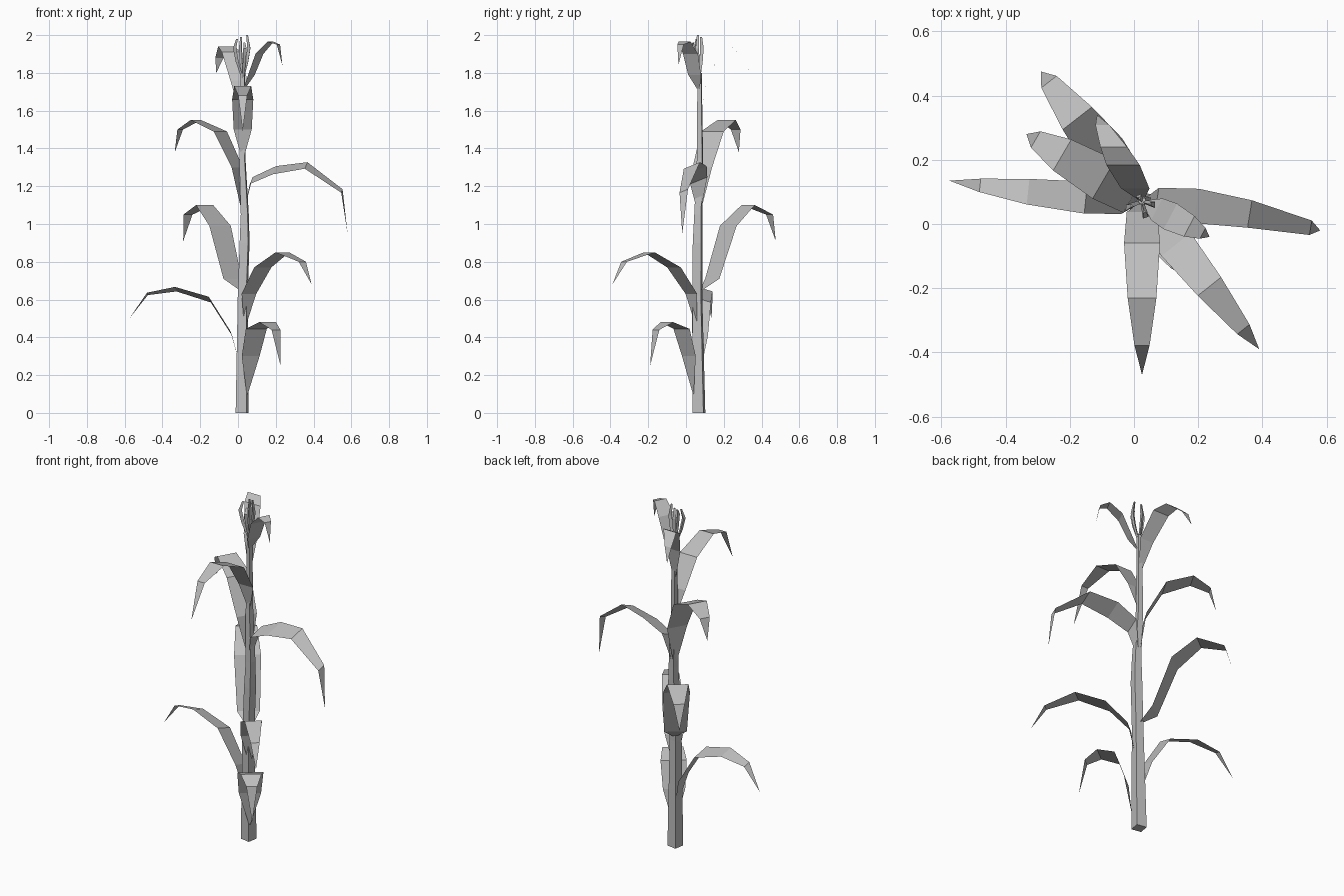
import bpy
import math
from mathutils import Matrix, Vector

default_cube = bpy.data.objects.get("Cube")
if default_cube:
    bpy.data.objects.remove(default_cube)

material = bpy.data.materials.new("plain_grey")
material.use_nodes = True
grey = (0.52, 0.52, 0.52, 1)
material.diffuse_color = grey
material.node_tree.nodes["Principled BSDF"].inputs["Base Color"].default_value = grey

# Leaf width along its length, as a share of the widest point
LEAF_PROFILE = (0.05, 0.85, 1, 0.8, 0.42, 0)
ROOT = Vector((0.025, 0.07, 0))
UP = Vector((0, 0, 1))


def add_mesh(name, vertices, faces):
    mesh = bpy.data.meshes.new(name)
    mesh.from_pydata(vertices, [], faces)
    mesh.materials.append(material)
    mesh.validate()
    obj = bpy.data.objects.new(name, mesh)
    bpy.context.collection.objects.link(obj)
    return obj


def add_tube(name, stations, sides, turn):
    """Loft regular rings through (x, y, z, radius) stations."""
    vertices = []
    for x, y, z, radius in stations:
        for side in range(sides):
            angle = turn + math.tau * side / sides
            vertices.append((x + radius * math.cos(angle),
                             y + radius * math.sin(angle), z))
    faces = [tuple(reversed(range(sides)))]
    for ring in range(len(stations) - 1):
        low, high = ring * sides, (ring + 1) * sides
        for side in range(sides):
            following = (side + 1) % sides
            faces.append((low + side, low + following,
                          high + following, high + side))
    last = (len(stations) - 1) * sides
    faces.append(tuple(range(last, last + sides)))
    return add_mesh(name, vertices, faces)


def add_leaf(name, tip, half_width, path, tilt=0, bow=0, turn=0):
    """Flat folded blade; path holds (share of reach, height) pairs."""
    reach = Vector((*tip, 0)) - ROOT
    across = UP.cross(reach).normalized()
    across.rotate(Matrix.Rotation(turn, 3, 'Z'))
    vertices, faces = [], []
    for (share, height), width in zip(path[:-1], LEAF_PROFILE):
        centre = ROOT + reach * share + UP * height
        centre += across * bow * 4 * share * (1 - share)
        edge = (across + UP * tilt) * half_width * width
        vertices += [centre - edge, centre + edge]
    for row in range(0, len(vertices) - 2, 2):
        faces.append((row, row + 2, row + 3, row + 1))
    # The blade closes in a single point
    vertices.append(ROOT + reach + UP * path[-1][1])
    end = len(vertices) - 1
    faces.append((end - 2, end, end - 1))
    return add_mesh(name, vertices, faces)


# Square, slightly crooked stalk
add_tube("stalk", [
    (0.022, 0.068, 0, 0.042),
    (0.025, 0.06, 0.62, 0.032),
    (0.035, 0.062, 0.9, 0.032),
    (0.036, 0.065, 1.05, 0.026),
    (0.023, 0.074, 1.35, 0.02),
    (0.025, 0.072, 1.8, 0.014),
], sides=4, turn=math.radians(35))

# Leaves from the ground up
add_leaf("lowest_front_leaf", (0.225, -0.19), 0.07,
         [(0.12, 0.1), (0.21, 0.3), (0.36, 0.445), (0.66, 0.48), (0.88, 0.44), (1, 0.25)])
add_leaf("low_right_leaf", (-0.575, 0.135), 0.05,
         [(0, 0.2), (0.1, 0.42), (0.29, 0.6), (0.59, 0.655), (0.84, 0.63), (1, 0.5)],
         tilt=0.3, bow=0.008)
add_leaf("low_front_leaf", (0.39, -0.39), 0.058,
         [(0.03, 0.45), (0.09, 0.63), (0.29, 0.77), (0.575, 0.85), (0.865, 0.8), (1, 0.68)])
add_leaf("middle_back_leaf", (-0.29, 0.475), 0.072,
         [(0, 0.64), (0.17, 0.71), (0.38, 0.99), (0.64, 1.1), (0.92, 1.05), (1, 0.91)])
add_leaf("middle_left_leaf", (0.58, -0.02), 0.054,
         [(0, 1.04), (0.08, 1.23), (0.3, 1.285), (0.6, 1.31), (0.945, 1.175), (1, 0.95)],
         tilt=0.4, bow=0.016)
add_leaf("upper_back_leaf", (-0.335, 0.28), 0.07,
         [(0, 1.05), (0.08, 1.3), (0.33, 1.49), (0.69, 1.55), (0.92, 1.5), (1, 1.38)])
add_leaf("upper_front_leaf", (0.025, -0.47), 0.056,
         [(0, 1.34), (0.06, 1.5), (0.24, 1.66), (0.555, 1.73), (0.83, 1.68), (1, 1.49)])
add_leaf("top_back_leaf", (-0.115, 0.34), 0.052,
         [(0, 1.55), (0.15, 1.76), (0.42, 1.91), (0.63, 1.94), (0.88, 1.88), (1, 1.8)],
         turn=-0.48)
add_leaf("top_left_leaf", (0.235, -0.04), 0.045,
         [(0, 1.7), (0.22, 1.79), (0.42, 1.9), (0.7, 1.965), (0.9, 1.95), (1, 1.84)])

# Tassel strands: sideways and depth spread, then tip height
strands = [(0.035, -0.01, 2), (-0.045, -0.02, 1.98), (-0.01, 0.015, 1.99),
           (0.01, -0.045, 1.96)]
for number, (dx, dy, top) in enumerate(strands, start=1):
    x, y = 0.025, 0.07
    add_tube(f"tassel_strand_{number}", [
        (x, y, 1.76, 0.006),
        (x + dx * 0.7, y + dy * 0.7, 1.86, 0.01),
        (x + dx, y + dy, 1.93, 0.011),
        (x + dx * 0.7, y + dy * 0.7, top, 0.006),
    ], sides=3, turn=number)
